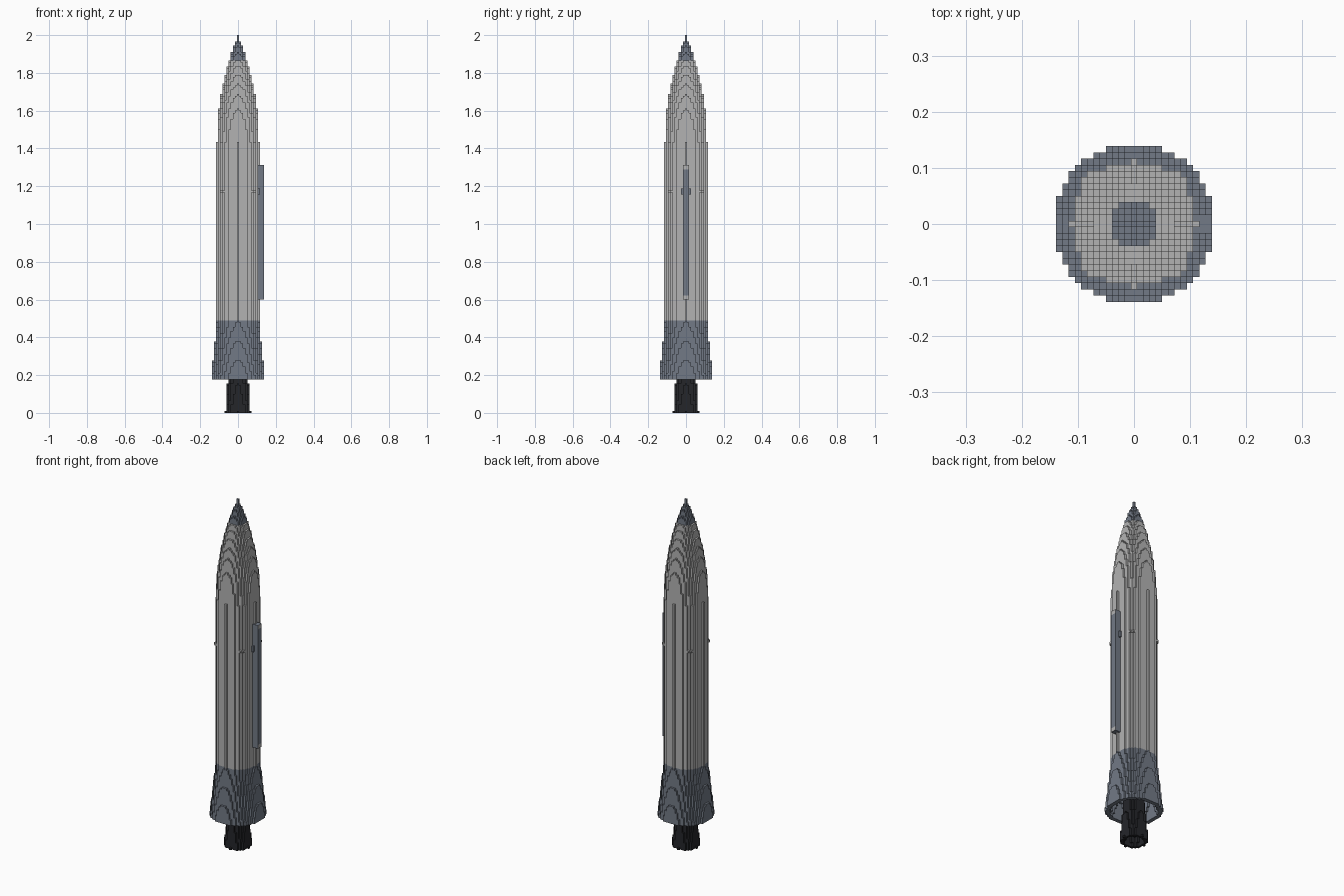
import bpy
import bmesh

cube = bpy.data.objects.get("Cube")
if cube:
    bpy.data.objects.remove(cube, do_unlink=True)

LAYERS = 180
V = 2 / LAYERS  # block size


def material(name, rgb):
    mat = bpy.data.materials.new(name)
    mat.use_nodes = True
    mat.diffuse_color = (*rgb, 1)
    mat.node_tree.nodes["Principled BSDF"].inputs["Base Color"].default_value = (*rgb, 1)
    return mat


LIGHT = material("light_grey", (0.45, 0.45, 0.45))
SLATE = material("slate_grey", (0.17, 0.195, 0.24))
DARK = material("near_black", (0.018, 0.019, 0.023))

cells = {}  # (i, j, k) -> part name


def disc(part, k, outer, inner=-1):
    """Fill one layer with a round disc or ring of blocks."""
    n = int(outer)
    for i in range(-n, n + 1):
        for j in range(-n, n + 1):
            d = i * i + j * j
            if d <= outer * outer and (inner < 0 or d > inner * inner):
                cells[i, j, k] = part


def block(part, xs, ys, zs):
    for i in xs:
        for j in ys:
            for k in zs:
                cells.setdefault((i, j, k), part)


for k in range(LAYERS):
    z = (k + 0.5) * V
    # Engine bell, open at the bottom and reaching up into the skirt
    if z < 0.49:
        bell = max(6.1 - z / 0.145, 4)
        disc("engine_nozzle", k, bell, bell - 1.5 if z < 0.14 else -1)
    # Flared hollow skirt
    if 0.18 < z < 0.49:
        flare = max(13 - (z - 0.18) / 0.1, 10)
        disc("flared_skirt", k, flare, flare - 2)
    # Straight body, then the curved nose with a dark tip
    elif z >= 0.49:
        t = max(z - 1.43, 0) / 0.57
        disc("body" if z < 1.863 else "nose_tip", k, 10 * (1 - t * t))

# Cable duct along one side with a strap, and small bumps on the diagonals
DUCT = range(54, 118)
block("cable_duct", range(10, 13), range(-1, 2), DUCT)
block("duct_strap", [10], [-2, 2], range(104, 107))
for a, b in ((7, 8), (8, 7)):
    block("side_bumps", [-a, a], [-b, b], [105])


def is_duct_end(part, direction, k):
    return part == "cable_duct" and direction == (1, 0) and (k < DUCT[2] or k > DUCT[-3])


def build(part, mats):
    """Make one object from the exposed block sides, merged into tall strips."""
    bm = bmesh.new()
    verts = {}

    def vert(x, y, z):
        key = (x, y, z)
        if key not in verts:
            verts[key] = bm.verts.new(((x - 0.5) * V, (y - 0.5) * V, z * V))
        return verts[key]

    own = sorted(c for c, name in cells.items() if name == part)
    for dx, dy in ((1, 0), (0, 1), (-1, 0), (0, -1)):
        runs = []
        for i, j, k in own:
            if (i + dx, j + dy, k) in cells:
                continue
            slot = int(is_duct_end(part, (dx, dy), k))
            if runs and runs[-1][:2] == [i, j] and runs[-1][3:] == [k, slot]:
                runs[-1][3] = k + 1
            else:
                runs.append([i, j, k, k + 1, slot])
        for i, j, low, high, slot in runs:
            # Two corners of the side, counter-clockwise around the block
            x0, y0 = i + (dx + dy > 0), j + (dy - dx > 0)
            x1, y1 = x0 - dy, y0 + dx
            face = bm.faces.new((vert(x0, y0, low), vert(x1, y1, low),
                                 vert(x1, y1, high), vert(x0, y0, high)))
            face.material_index = slot
    # Upward and downward steps
    for i, j, k in own:
        ring = ((i, j), (i + 1, j), (i + 1, j + 1), (i, j + 1))
        if (i, j, k + 1) not in cells:
            bm.faces.new([vert(x, y, k + 1) for x, y in ring])
        if (i, j, k - 1) not in cells:
            bm.faces.new([vert(x, y, k) for x, y in reversed(ring)])

    mesh = bpy.data.meshes.new(part)
    bm.to_mesh(mesh)
    bm.free()
    for mat in mats:
        mesh.materials.append(mat)
    bpy.context.collection.objects.link(bpy.data.objects.new(part, mesh))


build("engine_nozzle", [DARK])
build("flared_skirt", [SLATE])
build("body", [LIGHT])
build("nose_tip", [SLATE])
build("cable_duct", [SLATE, LIGHT])
build("duct_strap", [SLATE])
build("side_bumps", [LIGHT])
